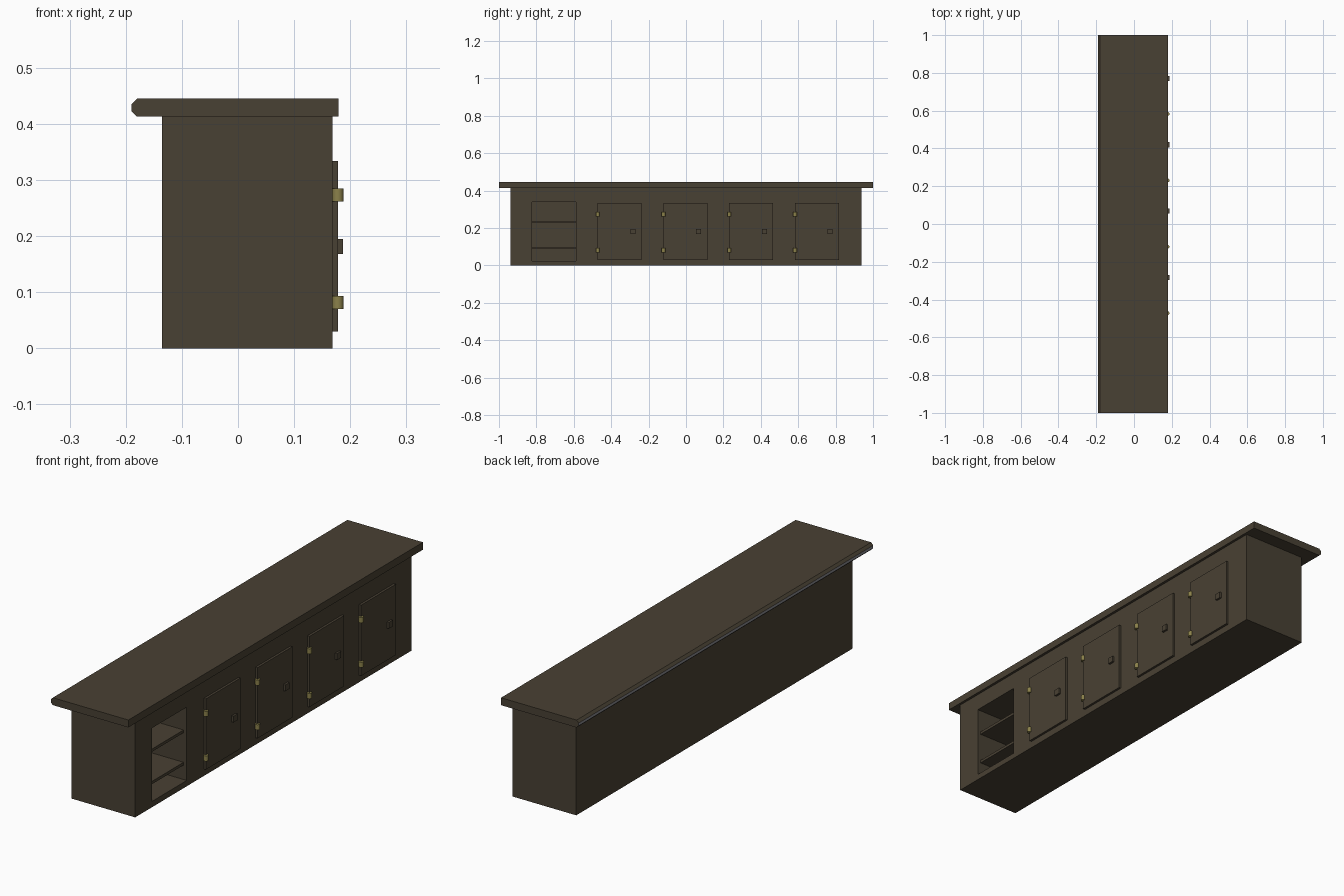
import bpy, bmesh

if "Cube" in bpy.data.objects:
    bpy.data.objects.remove(bpy.data.objects["Cube"])


def material(name, rgb):
    m = bpy.data.materials.new(name)
    m.diffuse_color = (*rgb, 1)
    m.use_nodes = True
    m.node_tree.nodes["Principled BSDF"].inputs["Base Color"].default_value = m.diffuse_color
    return m


WOOD = material("dark_wood", (0.066, 0.052, 0.033))
BRASS = material("brass", (0.26, 0.22, 0.07))
STEEL = material("edge_trim_grey", (0.25, 0.25, 0.27))


def finish(name, bm, mats):
    bmesh.ops.recalc_face_normals(bm, faces=bm.faces)
    mesh = bpy.data.meshes.new(name)
    bm.to_mesh(mesh)
    bm.free()
    for m in mats:
        mesh.materials.append(m)
    obj = bpy.data.objects.new(name, mesh)
    bpy.context.collection.objects.link(obj)
    return obj


def box(name, x, y, z, mat=WOOD):
    """Box from (min, max) ranges on each axis."""
    bm = bmesh.new()
    bmesh.ops.create_cube(bm, size=1)
    for v in bm.verts:
        v.co = [r[0] if c < 0 else r[1] for c, r in zip(v.co, (x, y, z))]
    return finish(name, bm, [mat])


def hinge(name, y, z0, z1):
    bpy.ops.mesh.primitive_cylinder_add(
        vertices=16, radius=0.01, depth=z1 - z0, location=(0.178, y, (z0 + z1) / 2))
    obj = bpy.context.object
    obj.name = name
    obj.data.materials.append(BRASS)
    bpy.ops.object.shade_smooth_by_angle()


# Countertop: chamfered nosing on the customer side, with a grey edge strip
profile = [(0.179, 0.413), (0.179, 0.445), (-0.180, 0.445),
           (-0.19, 0.435), (-0.19, 0.423), (-0.180, 0.413)]
bm = bmesh.new()
face = bm.faces.new([bm.verts.new((x, -1, z)) for x, z in profile])
ext = bmesh.ops.extrude_face_region(bm, geom=[face])["geom"]
bmesh.ops.translate(bm, vec=(0, 2, 0),
                    verts=[g for g in ext if isinstance(g, bmesh.types.BMVert)])
for f in bm.faces:
    if all(v.co.x < -0.185 for v in f.verts):
        f.material_index = 1
finish("countertop", bm, [WOOD, STEEL])

# Cabinet body with an open shelf bay
BAY = (-0.823, -0.588)
body = box("cabinet_body", (-0.135, 0.168), (-0.938, 0.938), (0, 0.413))
cutter = box("bay_cutter", (-0.12, 0.2), BAY, (0.025, 0.34))
cutter.hide_render = True
cutter.hide_viewport = True
cut = body.modifiers.new("open_bay", "BOOLEAN")
cut.operation = "DIFFERENCE"
cut.solver = "EXACT"
cut.object = cutter

# Shelves in the bay
for i, z in enumerate((0.087, 0.226)):
    box(f"shelf_{i + 1}", (-0.12, 0.153), BAY, (z, z + 0.012))

# Four doors, each with a knob and two barrel hinges
for i in range(4):
    y = -0.472 + 0.3515 * i
    box(f"door_{i + 1}", (0.168, 0.178), (y, y + 0.235), (0.03, 0.334))
    box(f"door_knob_{i + 1}", (0.178, 0.187), (y + 0.175, y + 0.202), (0.168, 0.195))
    hinge(f"lower_hinge_{i + 1}", y, 0.07, 0.093)
    hinge(f"upper_hinge_{i + 1}", y, 0.262, 0.285)
